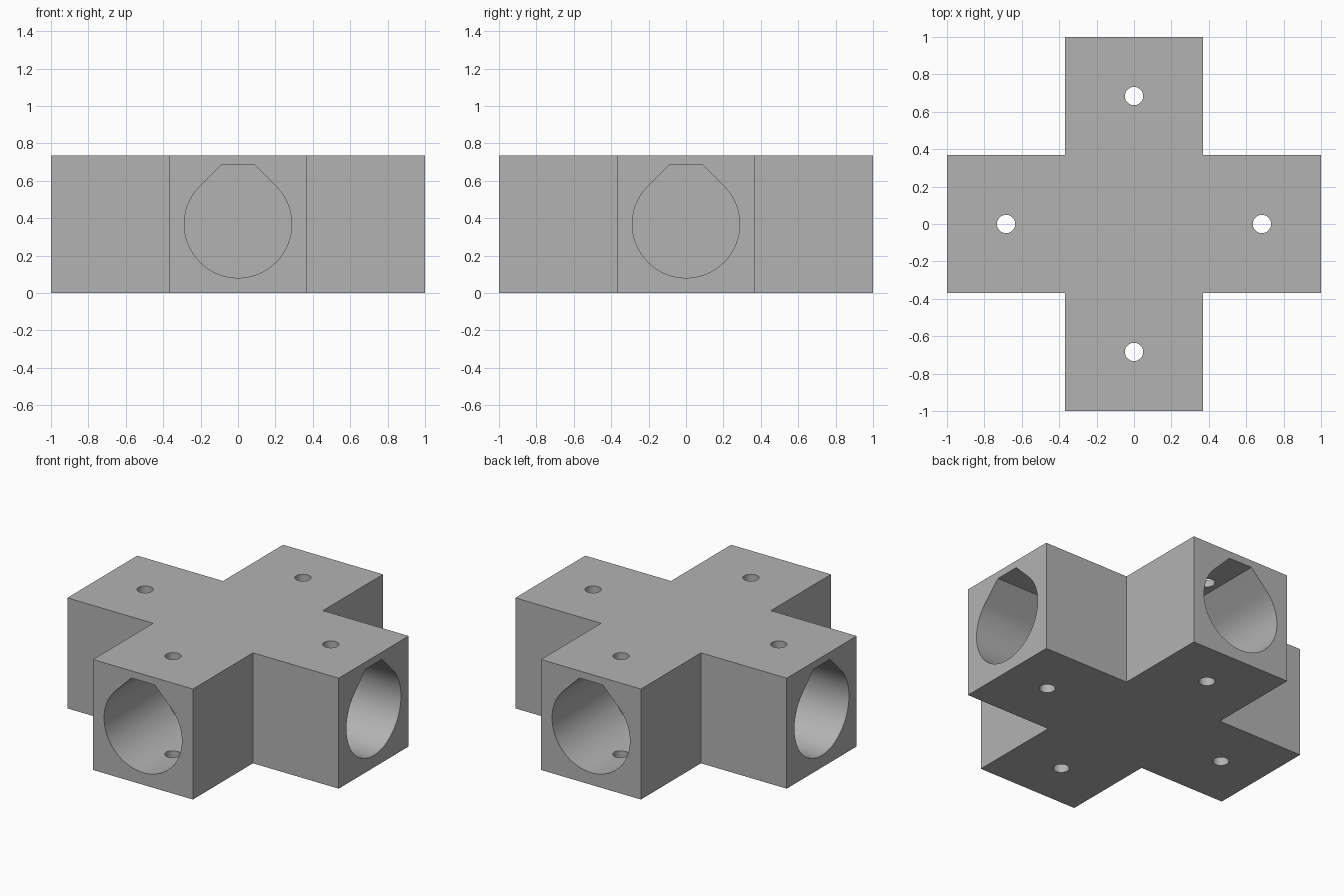
import bpy, bmesh, math
from mathutils import Matrix, Vector

if "Cube" in bpy.data.objects:
    bpy.data.objects.remove(bpy.data.objects["Cube"], do_unlink=True)

HALF = 0.368      # half the width of each arm
REACH = 1.0       # arm end distance from the centre
BORE = 0.287      # socket radius
ROOF = 0.32       # flat socket roof above the socket axis
BOLT = 0.049      # bolt hole radius
BOLT_POS = (HALF + REACH) / 2


def prism(bm, points, direction):
    """Extrude a closed outline into a solid."""
    face = bm.faces.new([bm.verts.new(p) for p in points])
    made = bmesh.ops.extrude_face_region(bm, geom=[face])["geom"]
    verts = [v for v in made if isinstance(v, bmesh.types.BMVert)]
    bmesh.ops.translate(bm, verts=verts, vec=direction)


def to_object(bm, name):
    bmesh.ops.recalc_face_normals(bm, faces=bm.faces)
    mesh = bpy.data.meshes.new(name)
    bm.to_mesh(mesh)
    bm.free()
    obj = bpy.data.objects.new(name, mesh)
    bpy.context.collection.objects.link(obj)
    return obj


turns = [Matrix.Rotation(i * math.pi / 2, 3, 'Z') for i in range(4)]

# Cross-shaped body
bm = bmesh.new()
corner = [(HALF, -HALF), (REACH, -HALF), (REACH, HALF)]
prism(bm, [r @ Vector((x, y, 0)) for r in turns for x, y in corner],
      (0, 0, 2 * HALF))
body = to_object(bm, "four_way_connector")

# Teardrop socket outline: round below, sloping shoulders, flat roof
arc = [math.radians(135 + 270 * i / 72) for i in range(73)]
outline = [(BORE * math.cos(a), BORE * math.sin(a)) for a in arc]
flat = BORE * math.sqrt(2) - ROOF
outline += [(flat, ROOF), (-flat, ROOF)]

# Blind sockets and vertical bolt holes, one per arm
sockets, bolts = bmesh.new(), bmesh.new()
circle = [math.tau * i / 40 for i in range(40)]
for r in turns:
    prism(sockets, [r @ Vector((HALF, u, HALF + v)) for u, v in outline],
          r @ Vector((REACH, 0, 0)))
    prism(bolts, [r @ Vector((BOLT_POS + BOLT * math.cos(a),
                              BOLT * math.sin(a), -0.1)) for a in circle],
          (0, 0, 1))
cutters = [to_object(sockets, "socket_cutter"),
           to_object(bolts, "bolt_hole_cutter")]

# Cut the openings
bpy.ops.object.select_all(action='DESELECT')
bpy.context.view_layer.objects.active = body
body.select_set(True)
for cutter in cutters:
    cutter.hide_render = True
    mod = body.modifiers.new(cutter.name, 'BOOLEAN')
    mod.operation = 'DIFFERENCE'
    mod.solver = 'EXACT'
    mod.object = cutter
    bpy.ops.object.modifier_apply(modifier=mod.name)
    bpy.data.objects.remove(cutter, do_unlink=True)

# Plain grey material
grey = bpy.data.materials.new("plain_grey")
grey.use_nodes = True
colour = (0.45, 0.45, 0.45, 1)
grey.diffuse_color = colour
grey.node_tree.nodes["Principled BSDF"].inputs["Base Color"].default_value = colour
body.data.materials.clear()
body.data.materials.append(grey)

bpy.ops.object.shade_smooth_by_angle(angle=math.radians(30))
